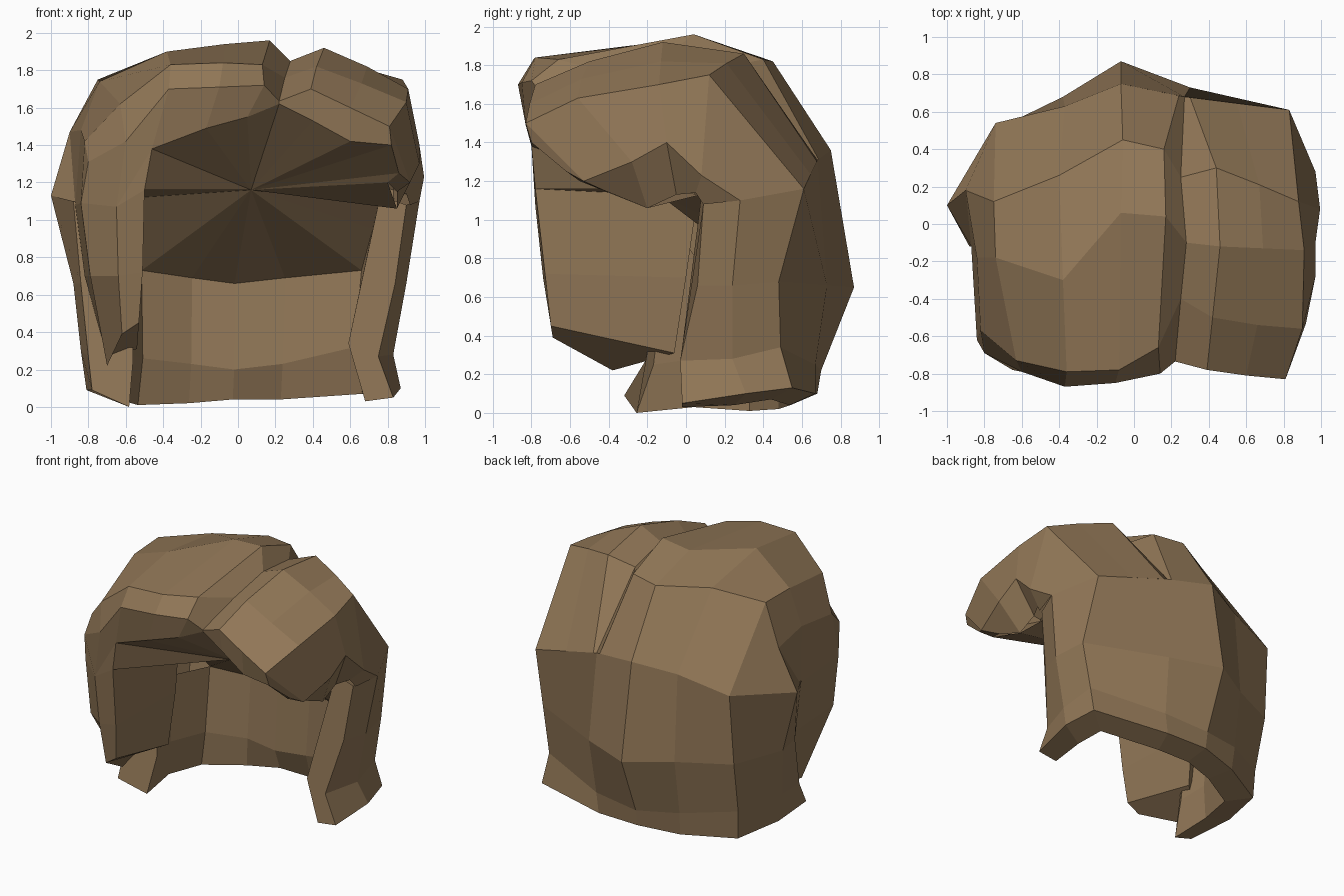
import bpy, bmesh

mat = bpy.data.materials.new("brown_hair")
mat.diffuse_color = (0.285, 0.185, 0.095, 1)


def make(name, verts, faces, recalc=True):
    me = bpy.data.meshes.new(name)
    me.from_pydata([tuple(v) for v in verts], [], faces)
    bm = bmesh.new()
    bm.from_mesh(me)
    bmesh.ops.remove_doubles(bm, verts=bm.verts, dist=0.002)
    if recalc:
        bmesh.ops.recalc_face_normals(bm, faces=bm.faces)
    bm.to_mesh(me)
    bm.free()
    me.materials.append(mat)
    ob = bpy.data.objects.new(name, me)
    bpy.context.collection.objects.link(ob)
    return ob


def loft(name, cols, closed=False, caps=False, recalc=True):
    """Quads between neighbouring columns of points; optional end caps."""
    n = len(cols[0])
    verts = [p for c in cols for p in c]
    faces = []
    for i in range(len(cols) - 1):
        for j in range(n if closed else n - 1):
            k = (j + 1) % n
            faces.append((i * n + j, i * n + k, (i + 1) * n + k, (i + 1) * n + j))
    if caps:
        faces.append(tuple(range(n))[::-1])
        faces.append(tuple(range((len(cols) - 1) * n, len(cols) * n)))
    return make(name, verts, faces, recalc)


# Crown: each column runs from the fringe edge over the top to the back
valley = [(.22, -.73, 1.62), (.22, -.735, 1.635), (.25, -.4, 1.76),
          (.28, -.1, 1.85), (.25, .25, 1.80), (.27, .68, 1.31)]
left = [
    valley,
    [(.05, -.78, 1.55), (.14, -.80, 1.72), (.13, -.66, 1.83), (.17, .04, 1.96), (.16, .40, 1.83), (.24, .686, 1.314)],
    [(-.17, -.83, 1.49), (-.10, -.85, 1.71), (-.08, -.78, 1.84), (-.07, .06, 1.94), (-.06, .45, 1.82), (-.07, .75, 1.36)],
    [(-.46, -.80, 1.38), (-.37, -.87, 1.70), (-.36, -.79, 1.83), (-.38, -.30, 1.90), (-.40, .26, 1.82), (-.37, .63, 1.30)],
    [(-.65, -.78, 1.07), (-.60, -.79, 1.42), (-.63, -.73, 1.62), (-.74, -.18, 1.74), (-.75, .12, 1.75), (-.74, .54, 1.20)],
    [(-.84, -.62, 1.09), (-.80, -.69, 1.31), (-.82, -.57, 1.42), (-.84, -.18, 1.48), (-.90, .18, 1.47), (-1.0, .10, 1.13)],
]
# last column closes the side down to the top of the front lock
side = [left[5][0]] * 3 + [(-.87, -.12, 1.08)] * 2 + [left[5][5]]
loft("left_crown", left + [side], recalc=False)

right = [
    valley,
    [(.40, -.76, 1.53), (.39, -.78, 1.70), (.42, -.50, 1.82), (.46, -.12, 1.92), (.44, .30, 1.86), (.30, .677, 1.302)],
    [(.60, -.79, 1.42), (.60, -.81, 1.60), (.66, -.54, 1.73), (.69, -.13, 1.82), (.67, .21, 1.81), (.55, .645, 1.235)],
    [(.82, -.80, 1.40), (.81, -.83, 1.50), (.90, -.56, 1.63), (.91, -.14, 1.70), (.88, .12, 1.75), (.83, .61, 1.16)],
    [(.86, -.62, 1.25), (.92, -.53, 1.20), (.97, -.28, 1.30), (.97, -.10, 1.40), (.995, .08, 1.23), (.97, .28, 1.10)],
    [(.80, -.55, 1.20), (.85, -.42, 1.15), (.85, -.20, 1.06), (.85, -.05, 1.13), (.90, .05, 1.14), (.92, .09, 1.08)],
]
loft("right_crown", right[::-1], recalc=False)

# Curtain round the sides and back: outer columns, top to bottom
outer = [
    [(.90, .09, 1.08), (.84, .06, .66), (.75, -.03, .27), (.83, -.02, .05)],
    [(.97, .28, 1.10), (.90, .24, .66), (.83, .24, .28), (.87, .31, .10)],
    [(.83, .61, 1.16), (.86, .48, .68), (.80, .49, .34), (.82, .55, .13)],
    [(.27, .68, 1.31), (.30, .73, .66), (.28, .67, .25), (.26, .67, .10)],
    [(-.07, .75, 1.36), (-.07, .87, .65), (-.07, .70, .22), (-.07, .68, .10)],
    [(-.37, .63, 1.30), (-.38, .68, .66), (-.38, .62, .25), (-.37, .60, .08)],
    [(-.74, .54, 1.20), (-.75, .50, .67), (-.73, .42, .28), (-.72, .41, .07)],
    [(-1.0, .10, 1.13), (-.88, .10, .66), (-.84, .05, .30), (-.81, .05, .09)],
    [(-.88, -.12, 1.10), (-.84, -.10, .66), (-.80, -.21, .27), (-.78, -.32, .09)],
]
rim_z = [1.12, .95, .73, .69, .66, .69, .73, .76, 1.0]


def inset(p, s, z, ymax):
    return (.12 + (p[0] - .12) * s, min(p[1] * .8, ymax), z)


curtain = []
for c, rz in zip(outer, rim_z):
    low = 0 if c is outer[-1] else max(.01, c[3][2] - .06)
    curtain.append(c + [inset(c[3], .78, low, .54),
                        inset(c[2], .74, c[2][2] - .02, .47),
                        inset(c[1], .73, rz, .50)])
# the right front edge stays thin at the top
curtain[0][4:] = [(.68, -.02, .03), (.59, -.02, .34), (.76, .08, 1.13)]
curtain[1][6] = (.72, .22, .95)
loft("back_curtain", curtain, caps=True)

# Front lock on the left, lofted from five-sided sections
lock = [
    [(-.46, -.80, 1.38), (-.60, -.785, 1.36), (-.78, -.66, 1.28), (-.81, -.16, 1.30), (-.56, 0, 1.18)],
    [(-.50, -.78, 1.16), (-.65, -.78, 1.07), (-.84, -.62, 1.09), (-.87, -.12, 1.08), (-.53, .06, 1.12)],
    [(-.51, -.73, .72), (-.64, -.74, .70), (-.79, -.63, .70), (-.82, -.14, .70), (-.52, .0, .70)],
    [(-.53, -.70, .45), (-.62, -.69, .39), (-.70, -.38, .22), (-.70, -.20, .27), (-.54, -.06, .31)],
]
loft("left_front_lock", lock, closed=True, caps=True)

# Hollow underside: fan from the fringe edge and inner rim to one apex
rim = [c[0] for c in left[:4]] + [lock[1][0], lock[1][4]]
rim += [c[6] for c in curtain[6::-1]]
rim += [right[5][2], right[5][0], right[4][0], right[3][0], right[2][0], right[1][0]]
n = len(rim)
make("inner_cap", rim + [(.07, -.18, 1.16)],
     [(i, (i + 1) % n, n) for i in range(n)], recalc=False)
